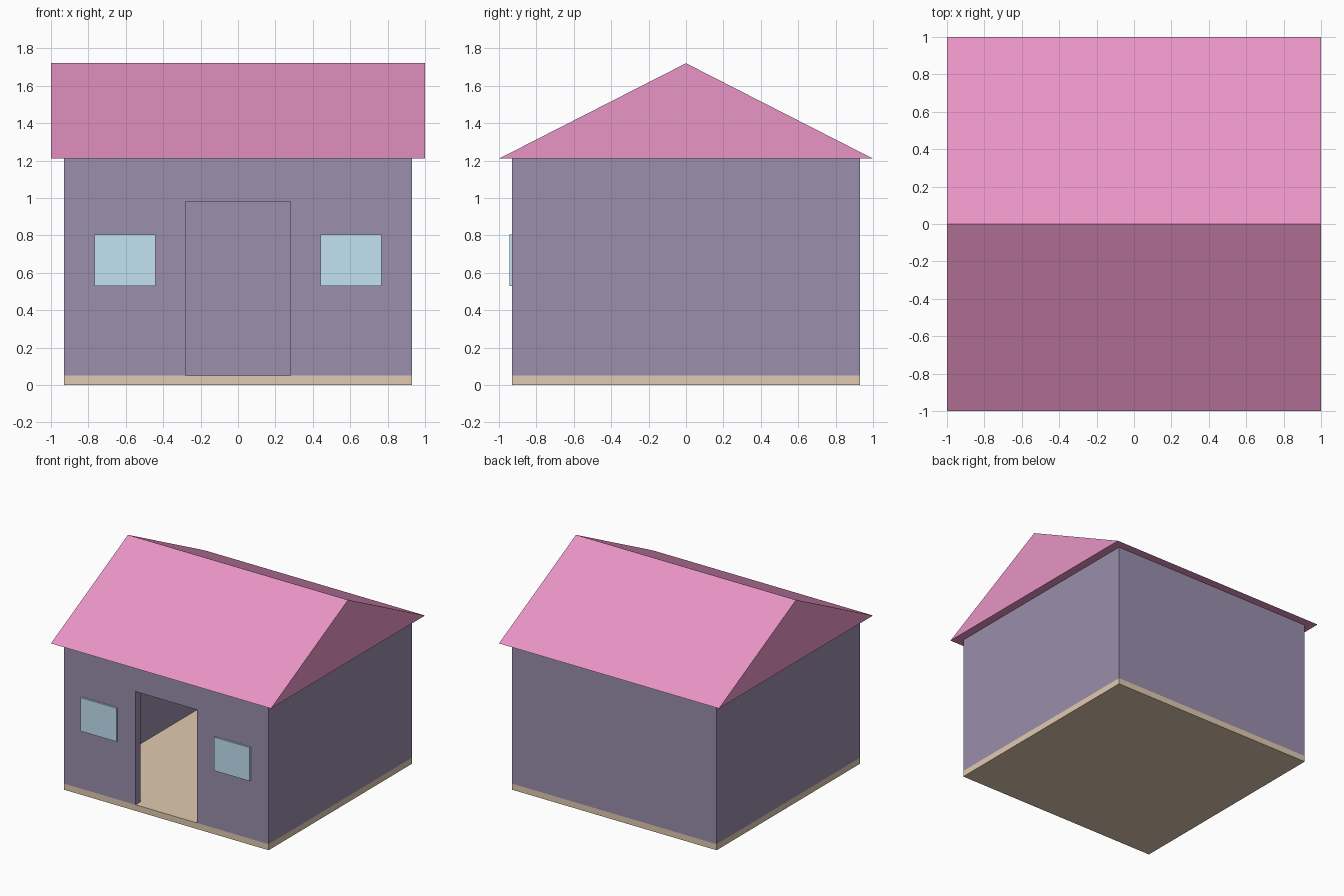
import bpy, bmesh

if "Cube" in bpy.data.objects:
    bpy.data.objects.remove(bpy.data.objects["Cube"])


def material(name, srgb):
    m = bpy.data.materials.new(name)
    m.diffuse_color = [(c / 255) ** 2.2 for c in srgb] + [1]
    m.use_nodes = True
    m.node_tree.nodes["Principled BSDF"].inputs["Base Color"].default_value = m.diffuse_color
    return m


def make_object(name, bm, mat=None):
    bmesh.ops.recalc_face_normals(bm, faces=bm.faces)
    me = bpy.data.meshes.new(name)
    bm.to_mesh(me)
    bm.free()
    ob = bpy.data.objects.new(name, me)
    bpy.context.collection.objects.link(ob)
    if mat:
        me.materials.append(mat)
    return ob


def box(name, lo, hi, mat=None):
    bm = bmesh.new()
    bmesh.ops.create_cube(bm, size=1)
    for v in bm.verts:
        v.co = [l + (c + 0.5) * (h - l) for c, l, h in zip(v.co, lo, hi)]
    return make_object(name, bm, mat)


def cut(target, cutter):
    cutter.hide_render = True
    cutter.hide_viewport = True
    mod = target.modifiers.new("cut", 'BOOLEAN')
    mod.operation = 'DIFFERENCE'
    mod.solver = 'EXACT'
    mod.object = cutter


wall_mat = material("wall", (153, 141, 170))
roof_mat = material("roof", (232, 147, 196))
floor_mat = material("floor", (224, 201, 175))
glass_mat = material("glass", (193, 226, 242))

W, T = 0.93, 0.065           # wall half width and thickness
FLOOR, EAVE, RIDGE = 0.05, 1.21, 1.72

# Floor slab
box("floor", (-W, -W, 0), (W, W, FLOOR), floor_mat)

# Hollow walls with a doorway
walls = box("walls", (-W, -W, FLOOR), (W, W, EAVE), wall_mat)
I = W - T
cut(walls, box("room_cutter", (-I, -I, -0.1), (I, I, 1.4), wall_mat))
cut(walls, box("door_cutter", (-0.28, -1.1, -0.2), (0.28, -0.7, 0.98), wall_mat))

# Window panes either side of the door
for side, x in (("left", -0.605), ("right", 0.605)):
    box("window_" + side, (x - 0.163, -W - 0.015, 0.53),
        (x + 0.163, -I + 0.015, 0.805), glass_mat)

# Gable roof: triangle profile extruded along x
bm = bmesh.new()
profile = [(-1, EAVE), (1, EAVE), (0, RIDGE)]
gable = bm.faces.new([bm.verts.new((-1, y, z)) for y, z in profile])
ext = bmesh.ops.extrude_face_region(bm, geom=[gable], use_keep_orig=True)
bmesh.ops.translate(bm, vec=(2, 0, 0),
                    verts=[g for g in ext["geom"] if isinstance(g, bmesh.types.BMVert)])
make_object("roof", bm, roof_mat)
